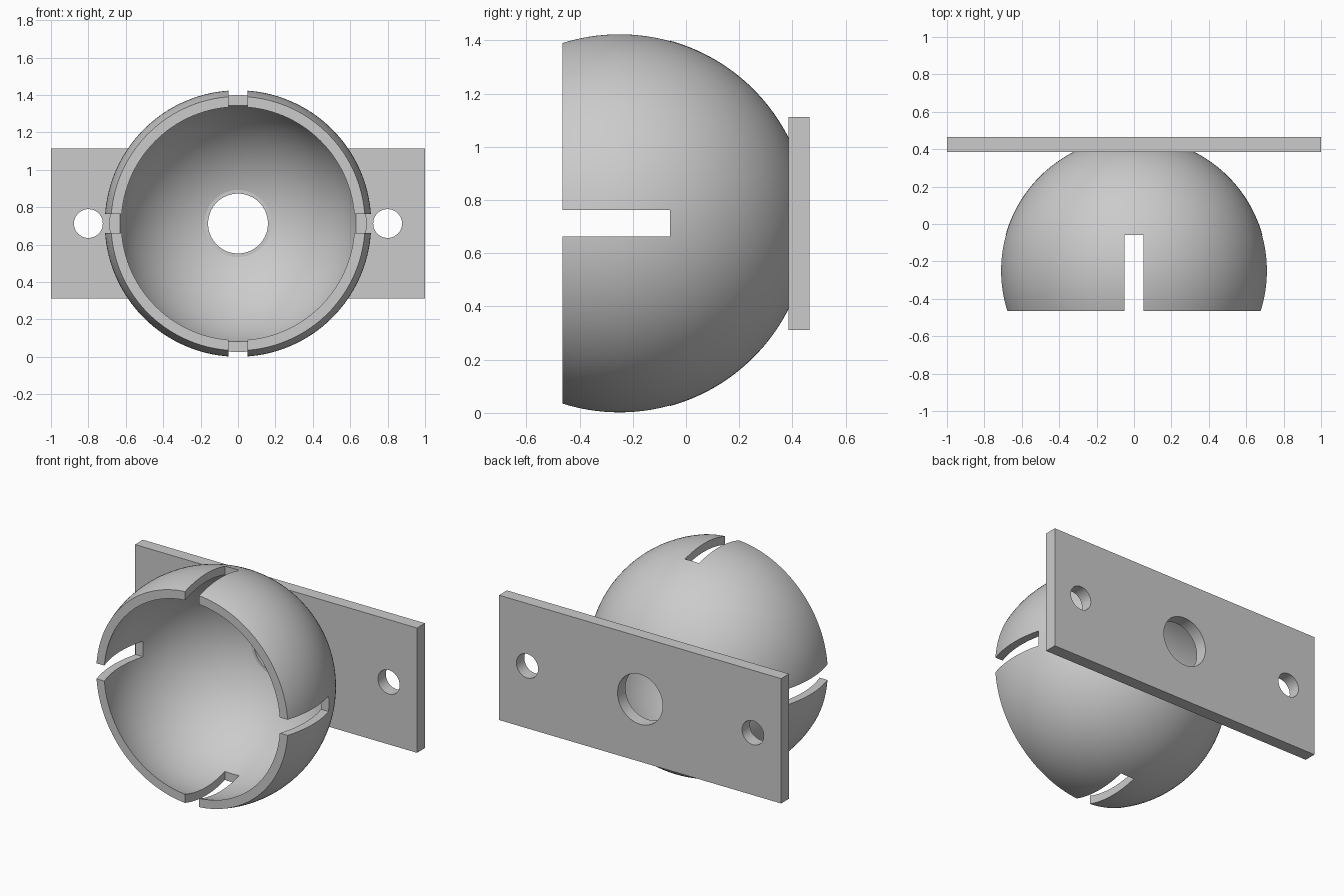
import bpy, bmesh, math
from mathutils import Matrix, Vector

if "Cube" in bpy.data.objects:
    bpy.data.objects.remove(bpy.data.objects["Cube"], do_unlink=True)

MID_Z = 0.7125                      # height of the bowl axis
BALL_Y = -0.25                      # sphere centre
OUTER, INNER = 0.7125, 0.66
FRONT_Y, BACK_Y = -0.465, 0.465
PLATE_Y = 0.385                     # front face of the plate

grey = bpy.data.materials.new("light grey")
grey.use_nodes = True
colour = (0.6, 0.6, 0.6, 1)
grey.diffuse_color = colour
grey.node_tree.nodes["Principled BSDF"].inputs["Base Color"].default_value = colour


def make_object(name, bm):
    bmesh.ops.recalc_face_normals(bm, faces=bm.faces)
    mesh = bpy.data.meshes.new(name)
    bm.to_mesh(mesh)
    bm.free()
    mesh.materials.append(grey)
    ob = bpy.data.objects.new(name, mesh)
    bpy.context.collection.objects.link(ob)
    return ob


def box(name, size, centre):
    bm = bmesh.new()
    bmesh.ops.create_cube(bm, size=1, matrix=Matrix.Translation(centre) @ Matrix.Diagonal((*size, 1)))
    return make_object(name, bm)


def drill(name, radius, x):
    bm = bmesh.new()
    place = Matrix.Translation((x, BACK_Y, MID_Z)) @ Matrix.Rotation(math.pi / 2, 4, "X")
    bmesh.ops.create_cone(bm, cap_ends=True, segments=64, radius1=radius, radius2=radius,
                          depth=0.5, matrix=place)
    return make_object(name, bm)


def cut(ob, cutter):
    mod = ob.modifiers.new("cut", "BOOLEAN")
    mod.operation, mod.solver, mod.object = "DIFFERENCE", "EXACT", cutter
    bpy.context.view_layer.objects.active = ob
    bpy.ops.object.modifier_apply(modifier=mod.name)
    bpy.data.objects.remove(cutter, do_unlink=True)


def arc(radius, y_start, y_end, steps):
    a = math.acos((y_start - BALL_Y) / radius)
    b = math.acos((y_end - BALL_Y) / radius)
    angles = [a + (b - a) * i / steps for i in range(steps + 1)]
    return [(radius * math.sin(t), BALL_Y + radius * math.cos(t)) for t in angles]


# Hollow bowl: outer and inner arcs spun about the y axis, back edge sunk in the plate
profile = arc(OUTER, FRONT_Y, 0.40, 40) + arc(INNER, 0.389, FRONT_Y, 40)
bm = bmesh.new()
verts = [bm.verts.new((r, y, MID_Z)) for r, y in profile]
edges = [bm.edges.new((verts[i - 1], verts[i])) for i in range(len(verts))]
bmesh.ops.spin(bm, geom=verts + edges, cent=Vector((0, 0, MID_Z)), axis=(0, 1, 0),
               angle=math.tau, steps=128)
bmesh.ops.remove_doubles(bm, verts=bm.verts, dist=0.0001)
bowl = make_object("bowl", bm)

# Four slots in the rim, cut by two crossing bars
for size in ((0.1, 0.54, 2), (2, 0.54, 0.1)):
    cut(bowl, box("slot_cutter", size, (0, -0.33, MID_Z)))

# Mounting plate with a central hole and two screw holes
plate = box("mounting_plate", (2, BACK_Y - PLATE_Y, 0.8), (0, (BACK_Y + PLATE_Y) / 2, MID_Z))
for radius, x in ((0.16, 0), (0.077, -0.8), (0.077, 0.8)):
    cut(plate, drill("hole_cutter", radius, x))

for ob in (bowl, plate):
    bpy.ops.object.select_all(action="DESELECT")
    ob.select_set(True)
    bpy.context.view_layer.objects.active = ob
    bpy.ops.object.shade_smooth_by_angle(angle=math.radians(30))
